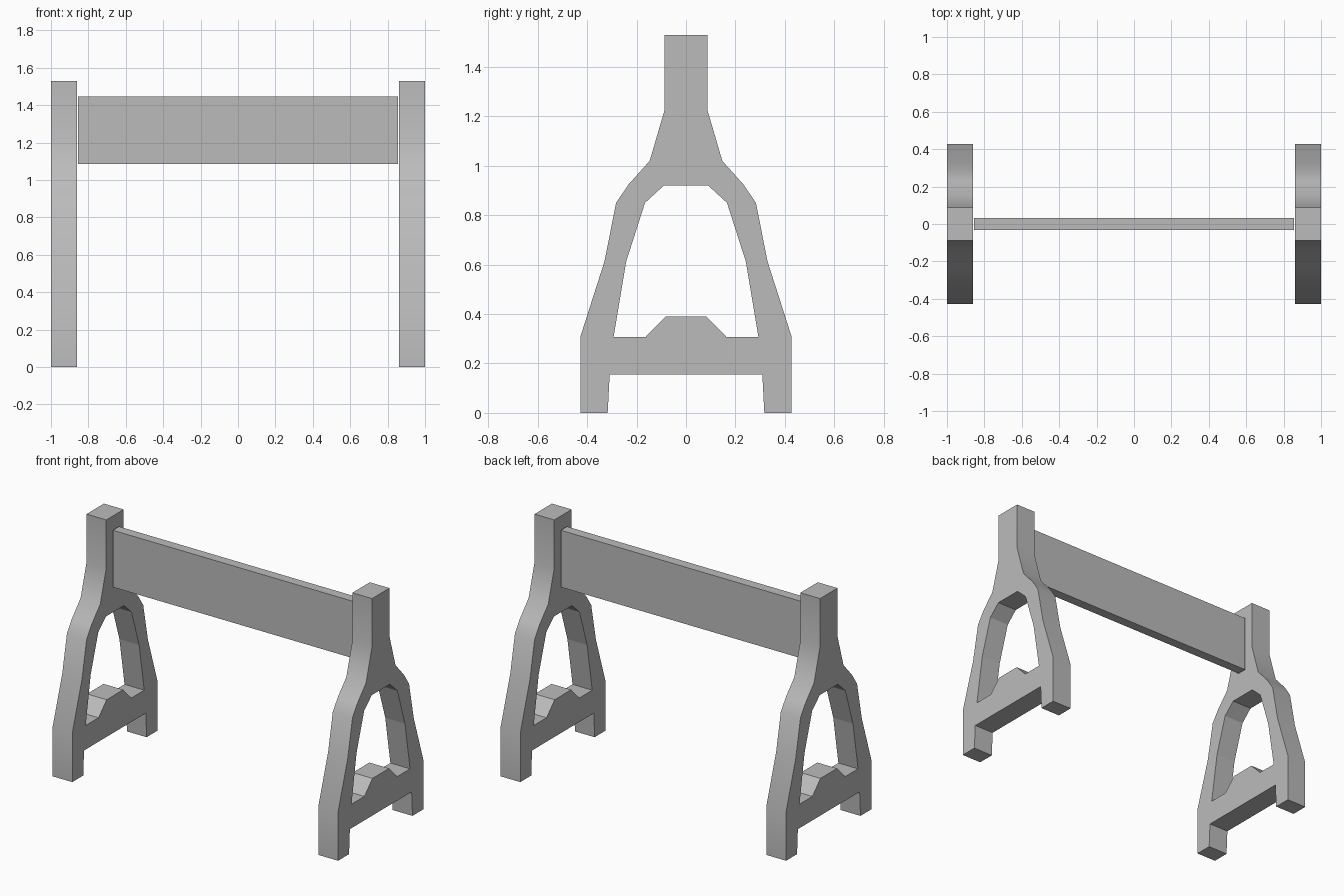
import bpy, bmesh

cube = bpy.data.objects.get("Cube")
if cube:
    bpy.data.objects.remove(cube, do_unlink=True)

grey = bpy.data.materials.new("plain_grey")
grey.use_nodes = True
colour = (0.5, 0.5, 0.5, 1)
grey.diffuse_color = colour
grey.node_tree.nodes["Principled BSDF"].inputs["Base Color"].default_value = colour

# Half of the A-shaped end frame, as (y, z)
HALF = [
    (0, 0.155), (0.309, 0.155), (0.317, 0),                        # rail underside, foot
    (0.427, 0), (0.427, 0.31), (0.33, 0.613), (0.283, 0.85),       # outer leg
    (0.233, 0.924), (0.147, 1.02), (0.087, 1.225), (0.087, 1.53),  # shoulder, post
    (0, 1.53), (0, 0.92), (0.09, 0.92), (0.166, 0.85),             # top of opening
    (0.242, 0.613), (0.293, 0.307), (0.164, 0.307),                # inner leg
    (0.083, 0.39), (0, 0.39),                                      # raised rail middle
]


def prism(name, outline, x0, x1):
    """Extrude a (y, z) outline along x, open on the y = 0 plane, mirrored in y."""
    bm = bmesh.new()
    face = bm.faces.new([bm.verts.new((x0, y, z)) for y, z in outline])
    extruded = bmesh.ops.extrude_face_region(bm, geom=[face], use_keep_orig=True)["geom"]
    verts = [g for g in extruded if isinstance(g, bmesh.types.BMVert)]
    bmesh.ops.translate(bm, verts=verts, vec=(x1 - x0, 0, 0))
    bmesh.ops.recalc_face_normals(bm, faces=bm.faces)
    seam = [f for f in bm.faces if all(abs(v.co.y) < 1e-5 for v in f.verts)]
    bmesh.ops.delete(bm, geom=seam, context="FACES")
    mesh = bpy.data.meshes.new(name)
    bm.to_mesh(mesh)
    bm.free()
    mesh.materials.append(grey)
    obj = bpy.data.objects.new(name, mesh)
    bpy.context.collection.objects.link(obj)
    mirror = obj.modifiers.new("mirror", "MIRROR")
    mirror.use_axis = (False, True, False)
    return obj


# End frames: softly shaded outside, faceted inside the opening
for side, sign in (("left", 1), ("right", -1)):
    frame = prism(side + "_end_frame", HALF, sign * 0.862, sign)
    bpy.ops.object.select_all(action="DESELECT")
    frame.select_set(True)
    bpy.context.view_layer.objects.active = frame
    bpy.ops.object.shade_smooth_by_angle()
    for poly in frame.data.polygons:
        if poly.normal.y < 0.1:
            poly.use_smooth = False

# Board hung between the frames
prism("cross_board", [(0, 1.085), (0.031, 1.085), (0.031, 1.445), (0, 1.445)], -0.855, 0.855)
